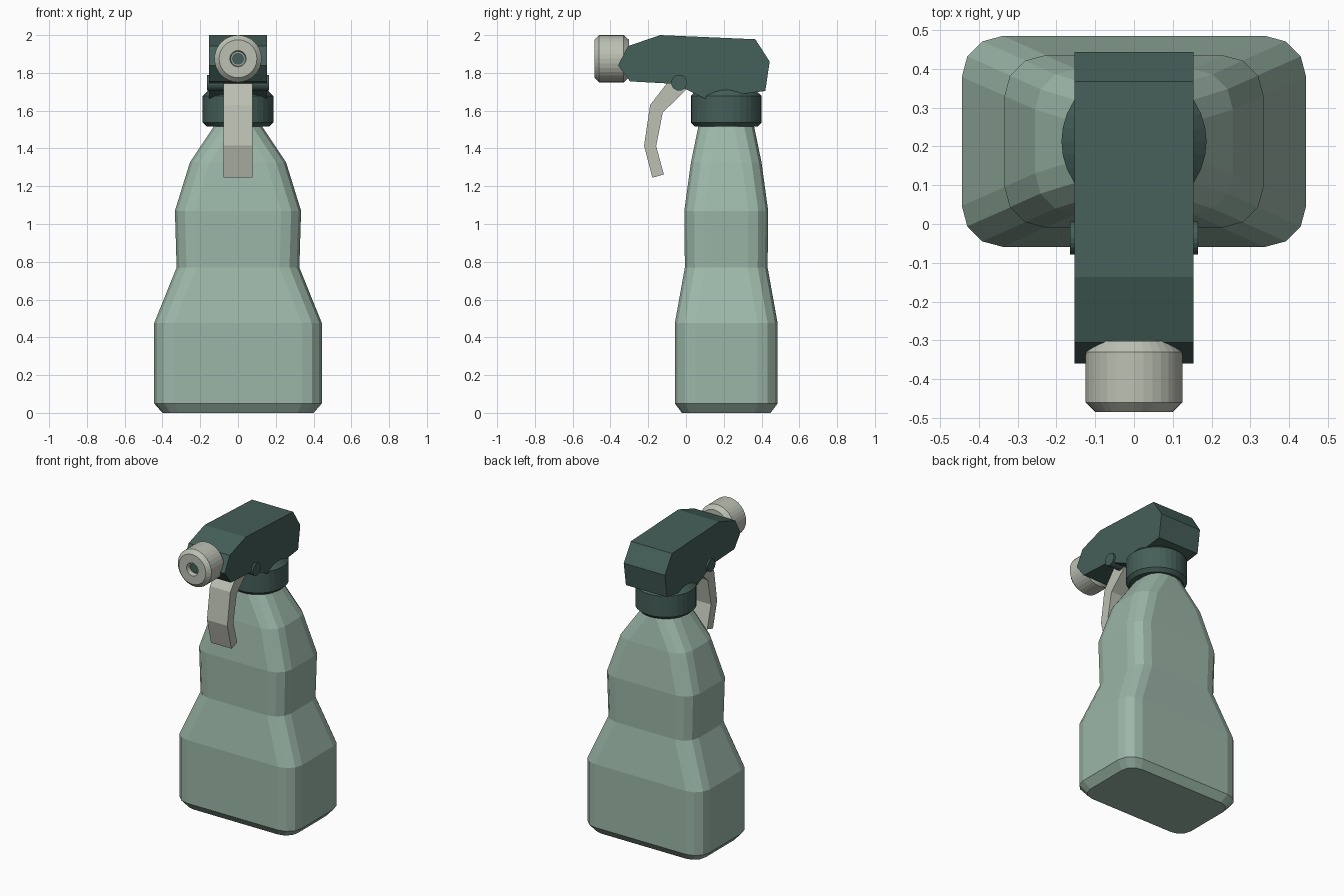
import bpy, bmesh
from math import sin, cos, pi

if "Cube" in bpy.data.objects:
    bpy.data.objects.remove(bpy.data.objects["Cube"])


def material(name, rgb):
    m = bpy.data.materials.new(name)
    m.diffuse_color = (*rgb, 1)
    m.use_nodes = True
    m.node_tree.nodes["Principled BSDF"].inputs["Base Color"].default_value = m.diffuse_color
    return m


GREEN = material("pale_green", (0.33, 0.47, 0.39))
DARK = material("dark_green", (0.06, 0.115, 0.1))
CREAM = material("warm_grey", (0.5, 0.53, 0.45))
CY = 0.213  # y of the bottle axis


def loft(name, rings, mat, closed=False):
    """Skin a list of equal-length point rings; cap the ends."""
    bm = bmesh.new()
    vs = [[bm.verts.new(p) for p in r] for r in rings]
    n = len(vs[0])
    for a, b in zip(vs, vs[1:]):
        for i in range(n):
            j = (i + 1) % n
            bm.faces.new((a[i], a[j], b[j], b[i]))
    bm.faces.new(vs[0])
    bm.faces.new(vs[-1])
    bmesh.ops.recalc_face_normals(bm, faces=bm.faces)
    me = bpy.data.meshes.new(name)
    bm.to_mesh(me)
    bm.free()
    me.materials.append(mat)
    ob = bpy.data.objects.new(name, me)
    bpy.context.collection.objects.link(ob)
    return ob


def rounded_rect(hx, hy, r, z, steps=3):
    pts = []
    for k, (sx, sy) in enumerate(((1, 1), (-1, 1), (-1, -1), (1, -1))):
        for i in range(steps + 1):
            a = (k + i / steps) * pi / 2
            pts.append((sx * (hx - r) + r * cos(a), CY + sy * (hy - r) + r * sin(a), z))
    return pts


def turned(name, profile, axis, centre, mat, n=32):
    """Revolve (radius, position) pairs around the z, y or x axis."""
    rings = []
    for r, t in profile:
        ring = []
        for i in range(n):
            u, v = r * cos(2 * pi * i / n), r * sin(2 * pi * i / n)
            p = {"z": (u, v, t), "y": (u, t, v), "x": (t, u, v)}[axis]
            ring.append(tuple(c + d for c, d in zip(centre, p)))
        rings.append(ring)
    return loft(name, rings, mat)


def plate(name, outline, hx, mat):
    return loft(name, [[(x, y, z) for y, z in outline] for x in (-hx, hx)], mat)


# bottle: stacked rounded rectangles (half x, half y, corner radius, z)
sections = [(0.40, 0.235, 0.085, 0), (0.444, 0.272, 0.106, 0.05),
            (0.444, 0.272, 0.106, 0.475), (0.325, 0.219, 0.105, 0.77),
            (0.334, 0.222, 0.105, 1.07), (0.255, 0.187, 0.105, 1.325),
            (0.122, 0.146, 0.105, 1.525), (0.12, 0.14, 0.105, 1.56)]
loft("bottle", [rounded_rect(*s) for s in sections], GREEN)

# screw collar
turned("collar", [(0.165, 1.515), (0.187, 1.537), (0.187, 1.678), (0.145, 1.718)],
       "z", (0, CY, 0), DARK)

# spray head housing
plate("spray_head", [(-0.36, 1.84), (-0.296, 1.755), (-0.06, 1.742), (0.1, 1.664),
                     (0.42, 1.704), (0.443, 1.86), (0.367, 1.978), (-0.137, 2.0),
                     (-0.306, 1.942)], 0.153, DARK)

# trigger and its pivot pin
plate("trigger", [(-0.06, 1.79), (-0.105, 1.74), (-0.19, 1.63), (-0.222, 1.415),
                  (-0.178, 1.245), (-0.117, 1.262), (-0.158, 1.413), (-0.123, 1.59),
                  (-0.01, 1.70), (0.02, 1.74)], 0.076, CREAM)
turned("pivot_pin", [(0.042, -0.165), (0.042, 0.165)], "x", (0, -0.036, 1.748), DARK, 20)

# nozzle with recessed outlet
turned("nozzle", [(0.1, -0.302), (0.125, -0.33), (0.125, -0.46), (0.1, -0.485),
                  (0.043, -0.485), (0.038, -0.455)], "y", (0, 0, 1.875), CREAM)
turned("nozzle_outlet", [(0.032, -0.42), (0.032, -0.462)], "y", (0, 0, 1.875), DARK, 20)
